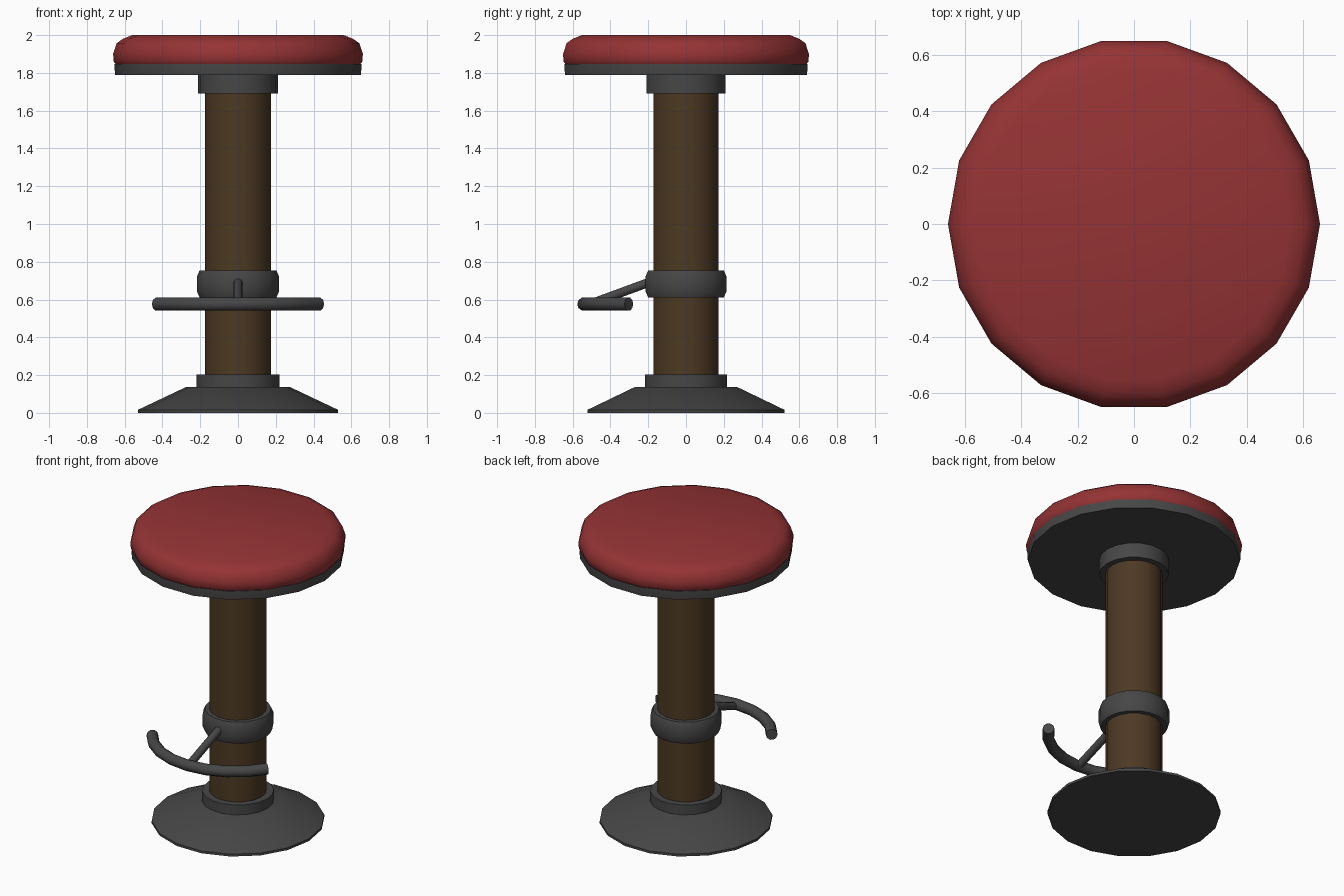
import bpy, bmesh, math
from mathutils import Vector

if "Cube" in bpy.data.objects:
    bpy.data.objects.remove(bpy.data.objects["Cube"])

SIDES = 18


def material(name, rgb):
    m = bpy.data.materials.new(name)
    m.diffuse_color = (*rgb, 1.0)
    m.use_nodes = True
    m.node_tree.nodes["Principled BSDF"].inputs["Base Color"].default_value = m.diffuse_color
    return m


RED = material("red_leather", (0.30, 0.033, 0.035))
METAL = material("dark_metal", (0.062, 0.062, 0.062))
WOOD = material("brown_wood", (0.073, 0.041, 0.017))


def finish(name, bm, mat, angle):
    bmesh.ops.recalc_face_normals(bm, faces=bm.faces)
    mesh = bpy.data.meshes.new(name)
    bm.to_mesh(mesh)
    bm.free()
    mesh.materials.append(mat)
    ob = bpy.data.objects.new(name, mesh)
    bpy.context.collection.objects.link(ob)
    bpy.ops.object.select_all(action='DESELECT')
    ob.select_set(True)
    bpy.context.view_layer.objects.active = ob
    bpy.ops.object.shade_smooth_by_angle(angle=math.radians(angle))
    return ob


def skin(bm, rings):
    """Bridge successive vertex rings and cap both ends."""
    n = len(rings[0])
    for a, b in zip(rings, rings[1:]):
        for i in range(n):
            j = (i + 1) % n
            bm.faces.new((a[i], a[j], b[j], b[i]))
    bm.faces.new(rings[0][::-1])
    bm.faces.new(rings[-1])


def lathe(name, profile, mat, angle=35):
    """Turn an (r, z) profile about the z axis."""
    bm = bmesh.new()
    rings = []
    for r, z in profile:
        ts = [2 * math.pi * i / SIDES for i in range(SIDES)]
        rings.append([bm.verts.new((r * math.cos(t), r * math.sin(t), z)) for t in ts])
    skin(bm, rings)
    return finish(name, bm, mat, angle)


def tube(name, path, radius, mat, sides=10):
    """Sweep a round section along a path."""
    bm = bmesh.new()
    pts = [Vector(p) for p in path]
    rings = []
    for k, p in enumerate(pts):
        d = (pts[min(k + 1, len(pts) - 1)] - pts[max(k - 1, 0)]).normalized()
        u = d.cross(Vector((0, 0, 1))).normalized()
        v = u.cross(d)
        ts = [2 * math.pi * i / sides for i in range(sides)]
        rings.append([bm.verts.new(p + radius * (u * math.cos(t) + v * math.sin(t))) for t in ts])
    skin(bm, rings)
    return finish(name, bm, mat, 50)


# Seat: padded cushion on a metal plate
lathe("seat_cushion", [(0.645, 1.842), (0.658, 1.86), (0.661, 1.90), (0.642, 1.957),
                       (0.61, 1.98), (0.56, 2.0)], RED, 50)
lathe("seat_plate", [(0.65, 1.79), (0.653, 1.818), (0.653, 1.847)], METAL)
lathe("seat_collar", [(0.213, 1.69), (0.213, 1.80)], METAL)

# Column
lathe("column", [(0.175, 0.15), (0.175, 1.75)], WOOD)

# Base: flared foot and collar
lathe("base_foot", [(0.53, 0.0), (0.53, 0.016), (0.275, 0.137)], METAL)
lathe("base_collar", [(0.22, 0.12), (0.22, 0.203)], METAL)

# Footrest: ring clamp, strut and curved bar
lathe("footrest_clamp", [(0.203, 0.61), (0.217, 0.642), (0.217, 0.723), (0.203, 0.755)], METAL)
tube("footrest_strut", [(0, -0.18, 0.697), (0, -0.52, 0.572)], 0.025, METAL)
arc = [math.radians(-58 + 116 * i / 8) for i in range(9)]
tube("footrest_bar", [(0.505 * math.sin(a), -0.035 - 0.505 * math.cos(a), 0.576) for a in arc],
     0.036, METAL)
